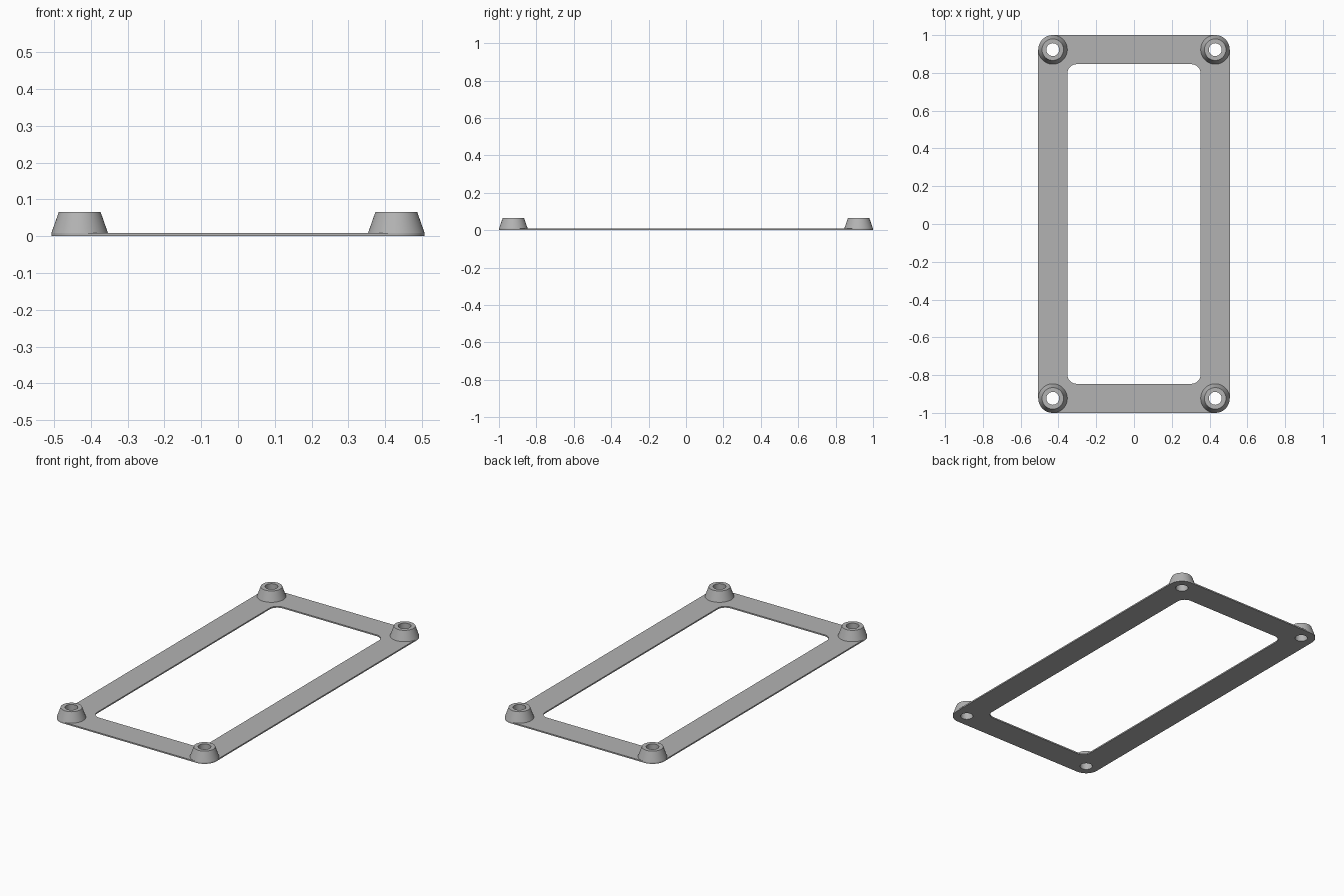
import bpy, bmesh, math

cube = bpy.data.objects.get("Cube")
if cube:
    bpy.data.objects.remove(cube, do_unlink=True)

HALF_X, HALF_Y = 0.507, 1.0
RIM = 0.154              # width of the frame bars
BASE_R = RIM / 2         # boss base, also the outer corner radius
TOP_R, HOLE_R = 0.057, 0.034
PLATE, HEIGHT = 0.008, 0.065
SIDES = 48
CX, CY = HALF_X - BASE_R, HALF_Y - BASE_R
CORNERS = [(1, 1), (-1, 1), (-1, -1), (1, -1)]

grey = bpy.data.materials.new("light_grey")
grey.use_nodes = True
colour = (0.45, 0.45, 0.45, 1)
grey.diffuse_color = colour
grey.node_tree.nodes["Principled BSDF"].inputs["Base Color"].default_value = colour


def arc(cx, cy, r, start, sweep, steps):
    return [(cx + r * math.cos(start + sweep * i / steps),
             cy + r * math.sin(start + sweep * i / steps)) for i in range(steps + 1)]


def rounded_rect(hx, hy, r):
    pts = []
    for i, (sx, sy) in enumerate(CORNERS):
        pts += arc(sx * (hx - r), sy * (hy - r), r, i * math.pi / 2, math.pi / 2, SIDES // 4)
    return pts


def add_object(name, mesh):
    mesh.materials.clear()
    mesh.materials.append(grey)
    ob = bpy.data.objects.new(name, mesh)
    bpy.context.collection.objects.link(ob)
    bpy.ops.object.select_all(action="DESELECT")
    ob.select_set(True)
    bpy.context.view_layer.objects.active = ob
    bpy.ops.object.shade_smooth_by_angle(angle=math.radians(30))
    return ob


# Flat frame: outline, window and four screw holes, filled and extruded
outlines = [rounded_rect(HALF_X, HALF_Y, BASE_R),
            rounded_rect(HALF_X - RIM, HALF_Y - RIM, 0.05)]
for sx, sy in CORNERS:
    outlines.append(arc(sx * CX, sy * CY, HOLE_R, 0, 2 * math.pi, SIDES)[:-1])
curve = bpy.data.curves.new("frame_outline", "CURVE")
curve.dimensions = "2D"
curve.fill_mode = "BOTH"
curve.extrude = PLATE / 2
for pts in outlines:
    spline = curve.splines.new("POLY")
    spline.points.add(len(pts) - 1)
    for point, (x, y) in zip(spline.points, pts):
        point.co = (x, y, 0, 1)
    spline.use_cyclic_u = True
helper = bpy.data.objects.new("frame_outline", curve)
bpy.context.collection.objects.link(helper)
bpy.context.view_layer.update()
evaluated = helper.evaluated_get(bpy.context.evaluated_depsgraph_get())
mesh = bpy.data.meshes.new_from_object(evaluated)
bpy.data.objects.remove(helper, do_unlink=True)
bm = bmesh.new()
bm.from_mesh(mesh)
bmesh.ops.remove_doubles(bm, verts=bm.verts, dist=0.0001)
bmesh.ops.recalc_face_normals(bm, faces=bm.faces)
bmesh.ops.translate(bm, verts=bm.verts, vec=(0, 0, PLATE / 2))
bm.to_mesh(mesh)
bm.free()
add_object("frame", mesh)

# Tapered hollow boss, standing on the frame
bm = bmesh.new()
rings = []
for r, z in [(BASE_R, PLATE), (TOP_R, HEIGHT), (HOLE_R, HEIGHT), (HOLE_R, PLATE)]:
    rings.append([bm.verts.new((x, y, z))
                  for x, y in arc(0, 0, r, 0, 2 * math.pi, SIDES)[:-1]])
for low, high in zip(rings, rings[1:]):
    for i in range(SIDES):
        j = (i + 1) % SIDES
        bm.faces.new((low[i], low[j], high[j], high[i]))
boss_mesh = bpy.data.meshes.new("boss")
bm.to_mesh(boss_mesh)
bm.free()
for name, (sx, sy) in zip(["back_left", "back_right", "front_right", "front_left"], CORNERS):
    boss = add_object(name + "_boss", boss_mesh)
    boss.location = (sx * CX, sy * CY, 0)
